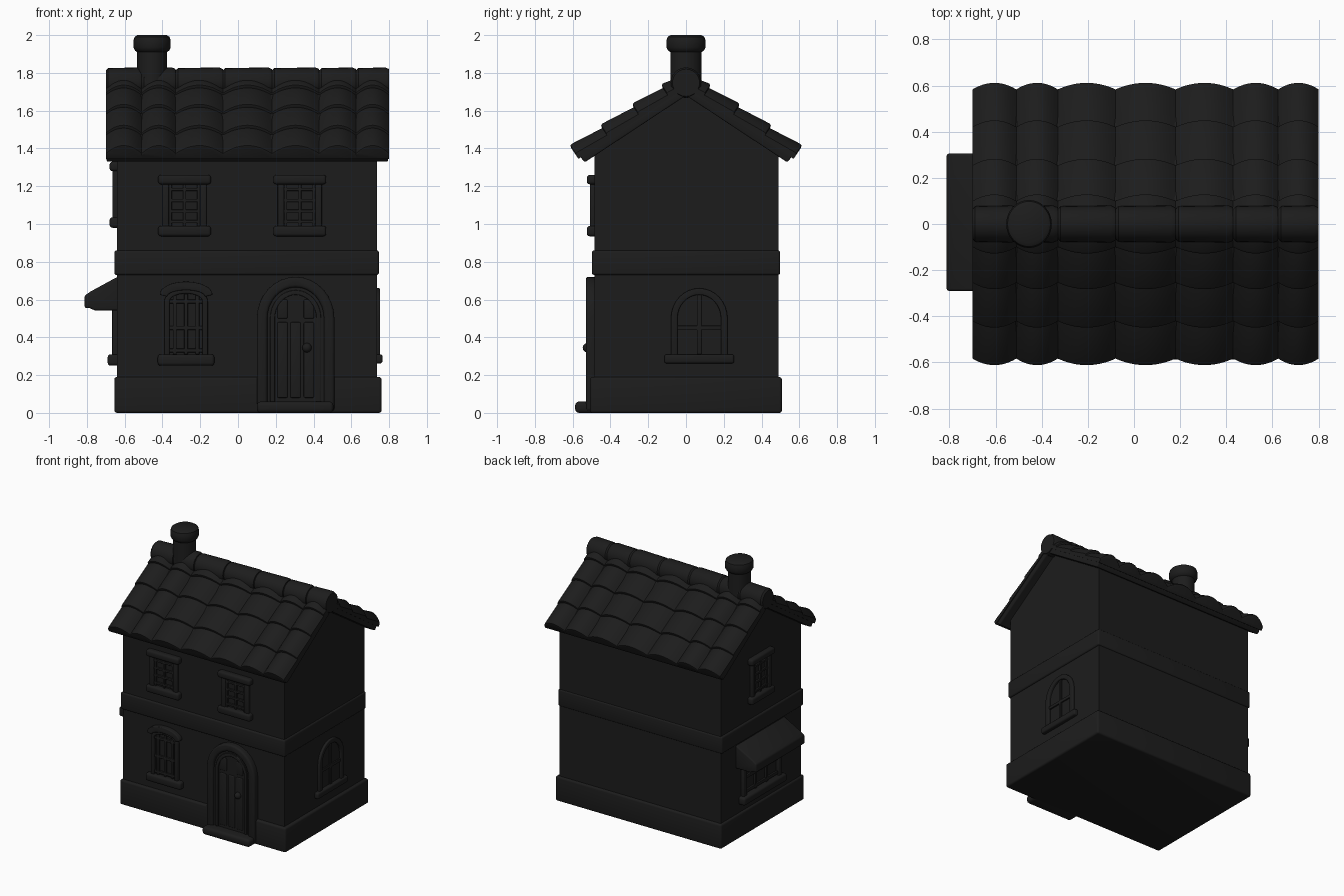
import bpy, bmesh
from math import sin, cos, pi, radians

if "Cube" in bpy.data.objects:
    bpy.data.objects.remove(bpy.data.objects["Cube"])

dark = bpy.data.materials.new("dark_finish")
dark.diffuse_color = (0.012, 0.012, 0.012, 1)
dark.use_nodes = True
dark.node_tree.nodes["Principled BSDF"].inputs["Base Color"].default_value = dark.diffuse_color

# Mappings from wall coordinates (u, v, depth) to world
FRONT = lambda u, v, d: (u, -0.485 - d, v)
RIGHT = lambda u, v, d: (0.735 + d, u, v)
LEFT = lambda u, v, d: (-0.64 - d, u, v)
ALONG_X = lambda u, v, d: (d, u, v)
ALONG_Y = lambda u, v, d: (u, d, v)


def finish(bm, name, bevel=0.0):
    bmesh.ops.recalc_face_normals(bm, faces=bm.faces)
    if bevel:
        edges = [e for e in bm.edges if e.calc_face_angle(0) > radians(35)]
        bmesh.ops.bevel(bm, geom=edges, offset=bevel, segments=3, profile=0.5,
                        affect='EDGES', clamp_overlap=True)
    me = bpy.data.meshes.new(name)
    bm.to_mesh(me)
    bm.free()
    me.materials.append(dark)
    ob = bpy.data.objects.new(name, me)
    bpy.context.collection.objects.link(ob)
    return ob


def loft(bm, rings):
    vs = [[bm.verts.new(p) for p in r] for r in rings]
    n = len(vs[0])
    for a, b in zip(vs, vs[1:]):
        for i in range(n):
            bm.faces.new((a[i], a[(i + 1) % n], b[(i + 1) % n], b[i]))
    bm.faces.new(vs[0])
    bm.faces.new(vs[-1])


def prism(name, pts, place, d0, d1, bevel=0.0):
    bm = bmesh.new()
    loft(bm, [[place(u, v, d) for u, v in pts] for d in (d0, d1)])
    return finish(bm, name, bevel)


def rect(u0, u1, v0, v1):
    return [(u0, v0), (u1, v0), (u1, v1), (u0, v1)]


def arc(c, half, spring, rise, n=16):
    return [(c + half * cos(pi * i / n), spring + rise * sin(pi * i / n)) for i in range(n + 1)]


def arch(c, half, bottom, spring, rise):
    return [(c - half, bottom), (c + half, bottom)] + arc(c, half, spring, rise)


def arch_frame(c, half, bottom, spring, rise, w):
    outer = [(c + half, bottom)] + arc(c, half, spring, rise) + [(c - half, bottom)]
    inner = [(c + half - w, bottom)] + arc(c, half - w, spring, rise - w) + [(c - half + w, bottom)]
    return outer + inner[::-1]


def bars(name, place, c, half, v0, v1, us, vs, w=0.01, depth=0.014):
    for u in us:
        prism(name + "_mullion", rect(c + u - w, c + u + w, v0, v1), place, -0.02, depth, 0.003)
    for v in vs:
        prism(name + "_transom", rect(c - half, c + half, v - w, v + w), place, -0.02, depth, 0.003)


def square_window(name, place, c, z0, z1):
    prism(name + "_sill", rect(c - 0.14, c + 0.14, z0, z0 + 0.055), place, -0.02, 0.04, 0.015)
    prism(name + "_lintel", rect(c - 0.14, c + 0.14, z1 - 0.05, z1), place, -0.02, 0.04, 0.015)
    for s in (-1, 1):
        u = c + s * 0.1
        prism(name + "_jamb", rect(u - 0.017, u + 0.017, z0 + 0.05, z1 - 0.045), place, -0.02, 0.024, 0.006)
    bars(name, place, c, 0.1, z0 + 0.05, z1 - 0.045, (-0.075, 0, 0.075),
         [z0 + 0.05 + (z1 - z0 - 0.1) * f for f in (0.12, 0.37, 0.62, 0.88)], 0.008)


# Body, plinth and string course
prism("walls", [(-0.485, 0.02), (0.49, 0.02), (0.49, 1.37), (0, 1.70), (-0.485, 1.37)],
      ALONG_X, -0.64, 0.735)


def band(name, x0, x1, y, z0, z1, b):
    prism(name, rect(-y, y, z0, z1), ALONG_X, x0, x1, b)


band("plinth", -0.655, 0.76, 0.508, 0, 0.19, 0.014)
band("string_course", -0.655, 0.746, 0.498, 0.73, 0.86, 0.012)

# Upper windows
square_window("upper_window_left", FRONT, -0.283, 0.935, 1.26)
square_window("upper_window_right", FRONT, 0.327, 0.935, 1.26)
square_window("side_upper_window", LEFT, 0.02, 0.98, 1.33)

# Lower front window with arched hood
c = -0.275
prism("front_window_frame", arch_frame(c, 0.115, 0.30, 0.59, 0.07, 0.028), FRONT, -0.02, 0.024, 0.006)
hood = arc(c, 0.14, 0.625, 0.07) + arc(c, 0.10, 0.615, 0.035)[::-1]
prism("front_window_hood", hood, FRONT, -0.02, 0.036, 0.01)
prism("front_window_sill", rect(c - 0.15, c + 0.15, 0.25, 0.31), FRONT, -0.02, 0.04, 0.016)
bars("front_window", FRONT, c, 0.09, 0.31, 0.63, (-0.06, 0, 0.06), (0.33, 0.45, 0.59))

# Right side arched window
c = 0.07
prism("side_window_frame", arch_frame(c, 0.15, 0.30, 0.50, 0.16, 0.035), RIGHT, -0.02, 0.018, 0.006)
prism("side_window_sill", rect(c - 0.185, c + 0.185, 0.262, 0.31), RIGHT, -0.02, 0.03, 0.012)
bars("side_window", RIGHT, c, 0.12, 0.31, 0.625, (0,), (0.45,), 0.012, 0.01)

# Door, surround, step and knob
c = 0.305
prism("door_surround", arch_frame(c, 0.205, 0.01, 0.50, 0.22, 0.055), FRONT, -0.02, 0.045, 0.014)
prism("door_panel", arch(c, 0.155, 0.02, 0.50, 0.17), FRONT, -0.02, 0.026)
prism("door_inner_frame", arch_frame(c, 0.135, 0.06, 0.50, 0.15, 0.025), FRONT, 0, 0.036, 0.004)
for u in (-0.07, 0, 0.07):
    prism("door_plank", rect(c + u - 0.027, c + u + 0.027, 0.08, 0.48), FRONT, 0, 0.034, 0.006)
    if u:
        prism("door_light", rect(c + u - 0.027, c + u + 0.027, 0.50, 0.60), FRONT, 0, 0.034, 0.006)
prism("door_step", rect(0.10, 0.505, 0, 0.06), FRONT, -0.02, 0.102, 0.02)
bm = bmesh.new()
bmesh.ops.create_uvsphere(bm, u_segments=16, v_segments=10, radius=0.025)
bmesh.ops.translate(bm, verts=bm.verts, vec=(0.365, -0.522, 0.345))
finish(bm, "door_knob")

# Shop window and awning on the left side
c = 0.01
prism("shop_window_sill", rect(c - 0.26, c + 0.26, 0.25, 0.31), LEFT, -0.02, 0.05, 0.016)
for s in (-1, 1):
    prism("shop_window_jamb", rect(c + s * 0.215 - 0.02, c + s * 0.215 + 0.02, 0.30, 0.56),
          LEFT, -0.02, 0.026, 0.006)
bars("shop_window", LEFT, c, 0.2, 0.31, 0.56, (-0.067, 0.067), (0.33, 0.44), 0.012)
prism("awning", [(-0.62, 0.73), (-0.78, 0.643), (-0.812, 0.62), (-0.812, 0.555), (-0.785, 0.555),
                 (-0.76, 0.543), (-0.62, 0.543)], ALONG_Y, -0.29, 0.305, 0.01)

# Roof deck, a chevron section run along the house
half = [(0.535, 1.327), (0.575, 1.371)]
prism("roof_deck", [(0, 1.68)] + half + [(0, 1.752)] + [(-y, z) for y, z in half[::-1]],
      ALONG_X, -0.695, 0.795, 0.008)

# Arched roof tiles in overlapping courses
T = radians(33.5)
cols = [-0.70, -0.51, -0.33, -0.08, 0.18, 0.43, 0.625, 0.80]
rows = [-0.02, 0.08, 0.265, 0.465, 0.66]
N = 12
bm = bmesh.new()
for side in (-1, 1):
    for x0, x1 in zip(cols, cols[1:]):
        mid, hw = (x0 + x1) / 2, (x1 - x0) / 2
        for r0, r1 in zip(rows, rows[1:]):
            rings = []
            for s, lift in ((r0, 0.0), (r1 - 0.014, 0.02), (r1 - 0.004, 0.016), (r1, 0.004)):
                prof = [(x0, 0.035), (x1, 0.035)]
                for i in range(N + 1):
                    t = 1 - 2 * i / N
                    prof.append((mid + hw * t, 0.056 + lift * 0.6 + (0.045 + lift * 0.4) * (1 - t * t)))
                rings.append([(x, side * (s * cos(T) + n * sin(T)), 1.68 - s * sin(T) + n * cos(T))
                              for x, n in prof])
            loft(bm, rings)
finish(bm, "roof_tiles")

# Ridge tiles
bm = bmesh.new()
for x0, x1 in zip(cols, cols[1:]):
    rings = []
    for x, r in ((x0, 0.066), (x0 + 0.012, 0.077), (x1 - 0.02, 0.081), (x1, 0.072)):
        rings.append([(x, r * cos(2 * pi * i / 24), 1.748 + r * sin(2 * pi * i / 24)) for i in range(24)])
    loft(bm, rings)
finish(bm, "ridge_tiles")

# Chimney, turned profile
bm = bmesh.new()
prof = [(0.083, 1.70), (0.083, 1.91), (0.095, 1.918), (0.104, 1.935), (0.104, 1.97),
        (0.098, 1.99), (0.082, 2.0)]
loft(bm, [[(-0.455 + 0.95 * r * cos(2 * pi * i / 32), r * sin(2 * pi * i / 32), z) for i in range(32)]
          for r, z in prof])
finish(bm, "chimney")

# Smooth shading with crisp corners
for ob in bpy.data.objects:
    ob.select_set(True)
bpy.context.view_layer.objects.active = bpy.data.objects["walls"]
bpy.ops.object.shade_smooth_by_angle(angle=radians(35))
